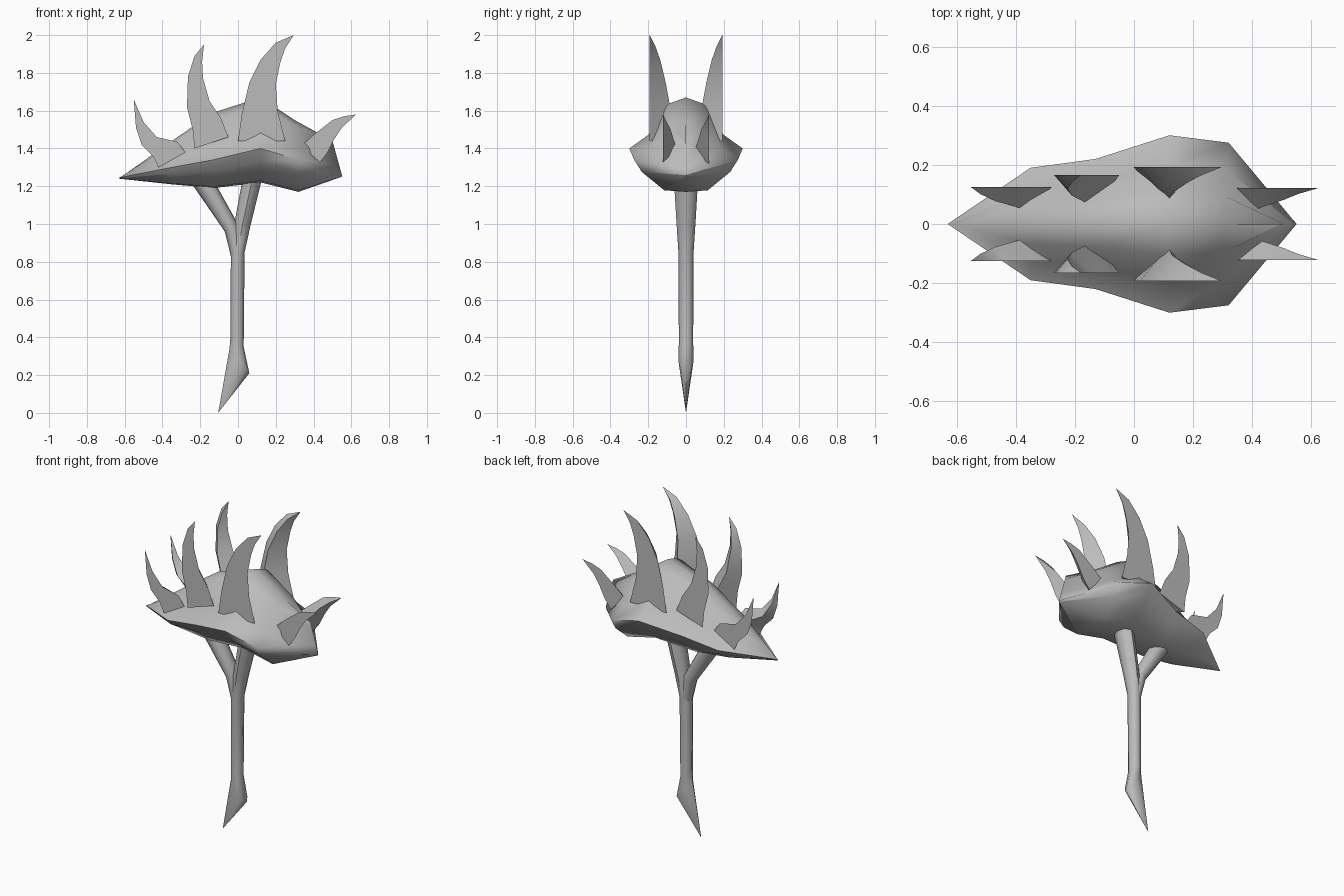
import bpy, bmesh, math
from mathutils import Vector

cube = bpy.data.objects.get("Cube")
if cube:
    bpy.data.objects.remove(cube)

grey = bpy.data.materials.new("plain_grey")
grey.use_nodes = True
grey.diffuse_color = (0.5, 0.5, 0.5, 1)
grey.node_tree.nodes["Principled BSDF"].inputs["Base Color"].default_value = (0.5, 0.5, 0.5, 1)


def loft(name, rings, angle):
    """Skin a list of closed rings with equal point counts and cap both ends."""
    bm = bmesh.new()
    rows = [[bm.verts.new(p) for p in ring] for ring in rings]
    n = len(rows[0])
    for a, b in zip(rows, rows[1:]):
        for i in range(n):
            j = (i + 1) % n
            bm.faces.new((a[i], a[j], b[j], b[i]))
    bm.faces.new(rows[0][::-1])
    bm.faces.new(rows[-1])
    bmesh.ops.remove_doubles(bm, verts=bm.verts, dist=0.0005)
    bmesh.ops.dissolve_degenerate(bm, edges=bm.edges, dist=0.0005)
    bmesh.ops.recalc_face_normals(bm, faces=bm.faces)
    mesh = bpy.data.meshes.new(name)
    bm.to_mesh(mesh)
    bm.free()
    mesh.materials.append(grey)
    obj = bpy.data.objects.new(name, mesh)
    bpy.context.collection.objects.link(obj)
    bpy.ops.object.select_all(action='DESELECT')
    obj.select_set(True)
    bpy.context.view_layer.objects.active = obj
    bpy.ops.object.shade_smooth_by_angle(angle=math.radians(angle))
    return obj


# Head: one rimmed dome profile, scaled along the length
PROFILE = [(0, 1), (.35, .86), (.66, .27), (1, 0), (.85, -.38), (.42, -.95), (0, -1)]


def head_ring(x_top, x_rim, top, width, rim, bottom):
    half = []
    for f, t in PROFILE:
        z = rim + t * ((top - rim) if t > 0 else (rim - bottom))
        half.append(Vector((x_rim + (x_top - x_rim) * max(t, 0), width * f, z)))
    return half + [Vector((p.x, -p.y, p.z)) for p in half[-2:0:-1]]


loft("head", [head_ring(*s) for s in (
    (-.61, -.63, 1.255, 0, 1.245, 1.24),
    (-.35, -.35, 1.44, .19, 1.30, 1.21),
    (-.13, -.13, 1.59, .22, 1.34, 1.19),
    (.12, .12, 1.67, .30, 1.40, 1.22),
    (.30, .32, 1.55, .275, 1.34, 1.17),
    (.50, .55, 1.44, 0, 1.26, 1.25))], 60)


# Shaft and fork: oval rings spanning a left and a right edge point
def oval(left, right, depth, sides=8):
    l, r = Vector((left[0], 0, left[1])), Vector((right[0], 0, right[1]))
    ring = []
    for i in range(sides):
        a = math.tau * i / sides
        p = (l + r) / 2 + (r - l) / 2 * math.cos(a)
        p.y = depth * math.sin(a)
        ring.append(p)
    return ring


loft("shaft", [oval(*s) for s in (
    ((-.105, 0), (-.105, 0), 0),
    ((-.045, .34), (.06, .21), .04),
    ((-.04, .40), (.03, .35), .038),
    ((-.038, .85), (.035, .85), .04),
    ((-.02, 1.0), (.068, 1.0), .05),
    ((.03, 1.27), (.135, 1.27), .066))], 50)
loft("fork_branch", [oval(*s) for s in (
    ((-.038, .83), (.03, .85), .038),
    ((-.07, .96), (.005, .99), .045),
    ((-.27, 1.25), (-.145, 1.26), .06))], 50)


# Spikes: curved blades with a flat outer face and an inner ridge
def spike(name, outer, inner, outline):
    n = len(outline) - 1
    for side, label in ((1, "back"), (-1, "front")):
        rings = []
        for i, (x1, z1, x2, z2) in enumerate(outline):
            ridge = inner + (outer - inner) * i / n
            rings.append([Vector((x1, side * outer, z1)),
                          Vector((x2, side * outer, z2)),
                          Vector(((x1 + x2) / 2, side * ridge, (z1 + z2) / 2))])
        loft(f"{label}_{name}", rings, 45)


spike("large_spike", .192, .05, [
    (.0, 1.44, .25, 1.44), (.02, 1.58, .21, 1.60), (.06, 1.75, .20, 1.74),
    (.12, 1.87, .225, 1.86), (.20, 1.96, .25, 1.93), (.295, 2, .295, 2)])
spike("tall_spike", .165, .05, [
    (-.23, 1.40, -.05, 1.46), (-.24, 1.50, -.09, 1.56), (-.27, 1.62, -.15, 1.65),
    (-.265, 1.78, -.185, 1.77), (-.23, 1.89, -.19, 1.86), (-.18, 1.95, -.18, 1.95)])
spike("tail_spike", .125, .03, [
    (-.42, 1.30, -.28, 1.38), (-.45, 1.36, -.32, 1.435), (-.51, 1.42, -.43, 1.46),
    (-.54, 1.51, -.50, 1.54), (-.552, 1.66, -.552, 1.66)])
spike("nose_spike", .122, .04, [
    (.34, 1.42, .43, 1.32), (.41, 1.48, .475, 1.38), (.50, 1.55, .51, 1.45),
    (.56, 1.57, .55, 1.51), (.625, 1.58, .625, 1.58)])
